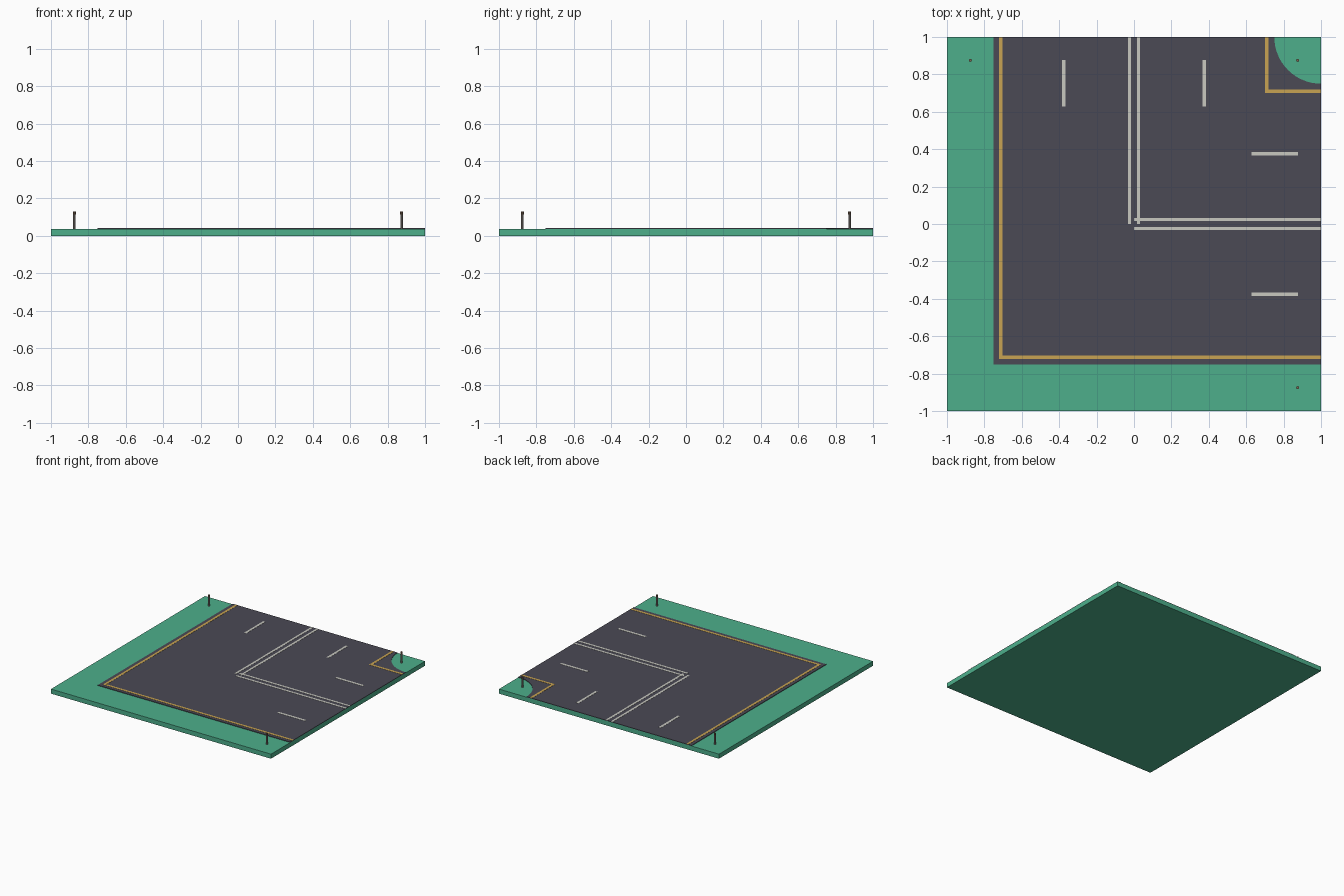
import bpy, bmesh
from math import sin, cos, pi

cube = bpy.data.objects.get("Cube")
if cube:
    bpy.data.objects.remove(cube, do_unlink=True)


def material(name, r, g, b):
    m = bpy.data.materials.new(name)
    m.use_nodes = True
    m.diffuse_color = (r, g, b, 1)
    m.node_tree.nodes["Principled BSDF"].inputs["Base Color"].default_value = (r, g, b, 1)
    return m


GREEN = material("grass green", 0.075, 0.43, 0.26)
ASPHALT = material("asphalt grey", 0.069, 0.067, 0.09)
YELLOW = material("kerb yellow", 0.58, 0.37, 0.085)
WHITE = material("lane white", 0.58, 0.58, 0.53)
POST = material("post grey", 0.27, 0.24, 0.22)
CAP = material("post cap brown", 0.22, 0.14, 0.09)

GROUND_Z, ROAD_Z, MARK_Z = 0.0375, 0.0415, 0.0428


def slab(name, outline, bottom, top, mat):
    """Extrude a flat counter-clockwise outline between two heights."""
    bm = bmesh.new()
    face = bm.faces.new([bm.verts.new((x, y, bottom)) for x, y in outline])
    new = bmesh.ops.extrude_face_region(bm, geom=[face])["geom"]
    bmesh.ops.translate(bm, vec=(0, 0, top - bottom),
                        verts=[v for v in new if isinstance(v, bmesh.types.BMVert)])
    bmesh.ops.recalc_face_normals(bm, faces=bm.faces)
    mesh = bpy.data.meshes.new(name)
    bm.to_mesh(mesh)
    bm.free()
    mesh.materials.append(mat)
    obj = bpy.data.objects.new(name, mesh)
    bpy.context.collection.objects.link(obj)
    return obj


def rect(x0, y0, x1, y1):
    return [(x0, y0), (x1, y0), (x1, y1), (x0, y1)]


def angle_line(name, corner, half):
    """L-shaped line running from a corner to the right and back edges."""
    a, b = corner - half, corner + half
    slab(name, [(a, a), (1, a), (1, b), (b, b), (b, 1), (a, 1)], ROAD_Z, MARK_Z, YELLOW)


# Grass base
slab("ground", rect(-1, -1, 1, 1), 0, GROUND_Z, GREEN)

# Road bend with a rounded cut-out at the inner corner
arc = [(1 - 0.25 * sin(t), 1 - 0.25 * cos(t)) for t in (i * pi / 32 for i in range(17))]
slab("road", [(-0.75, -0.75), (1, -0.75)] + arc + [(-0.75, 1)], GROUND_Z, ROAD_Z, ASPHALT)

# Yellow edge lines
angle_line("outer_edge_line", -0.712, 0.01)
angle_line("inner_edge_line", 0.71, 0.01)

# Double centre lines and lane dashes on both arms
for s in (-1, 1):
    c, d = s * 0.024, s * 0.375
    slab("centre_line_back", rect(c - 0.009, 0, c + 0.009, 1), ROAD_Z, MARK_Z, WHITE)
    slab("centre_line_side", rect(0, c - 0.009, 1, c + 0.009), ROAD_Z, MARK_Z, WHITE)
    slab("lane_dash_back", rect(d - 0.01, 0.627, d + 0.01, 0.877), ROAD_Z, MARK_Z, WHITE)
    slab("lane_dash_side", rect(0.627, d - 0.01, 0.877, d + 0.01), ROAD_Z, MARK_Z, WHITE)

# Corner posts with caps
for x, y in ((-0.875, 0.875), (0.875, 0.875), (0.875, -0.875)):
    def ring(r):
        return [(x + r * cos(i * pi / 4), y + r * sin(i * pi / 4)) for i in range(8)]
    slab("post", ring(0.007), GROUND_Z, 0.115, POST)
    slab("post_cap", ring(0.008), 0.115, 0.13, CAP)
